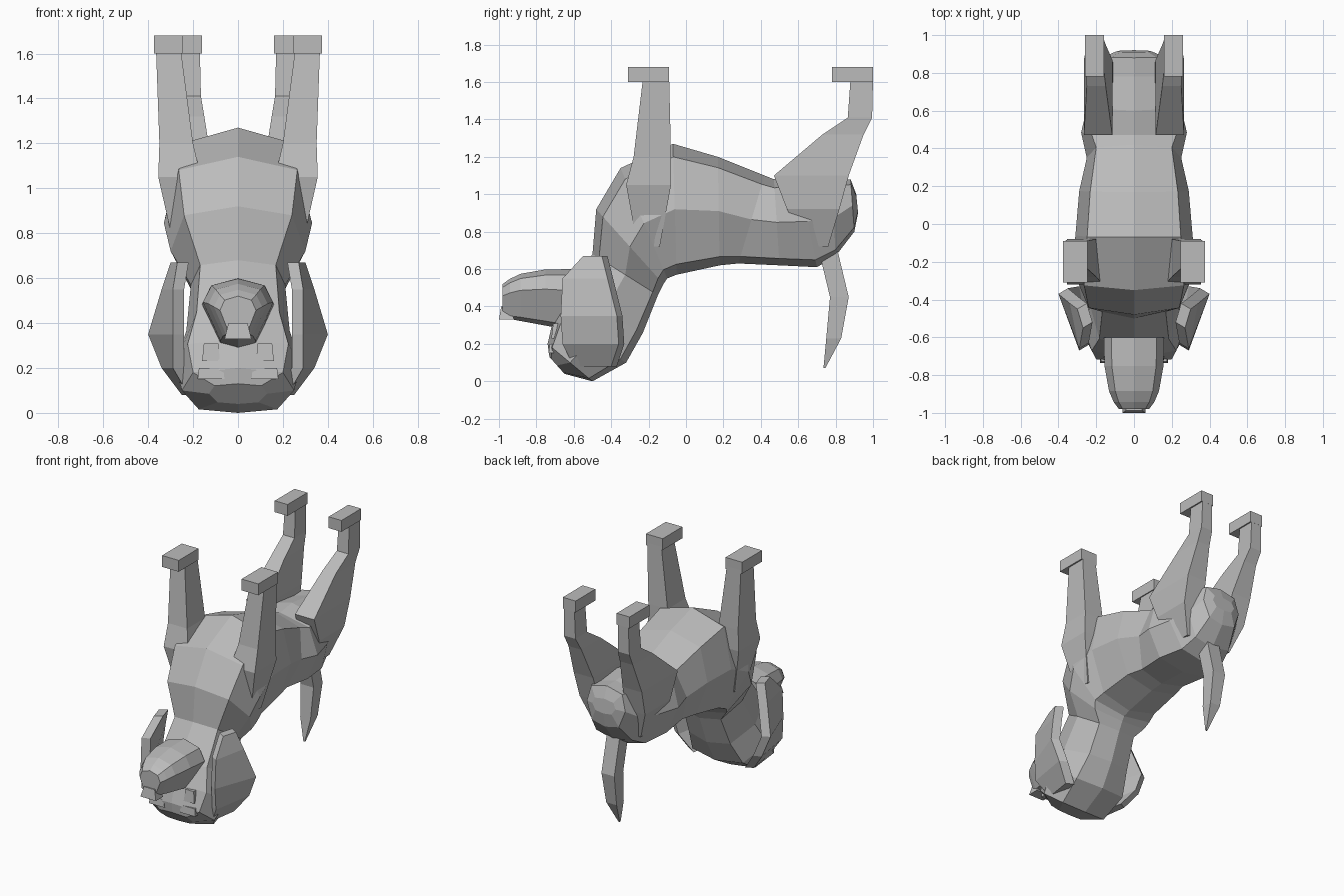
import bpy
import bmesh
from math import sqrt
from mathutils import Vector

default_cube = bpy.data.objects.get("Cube")
if default_cube:
    bpy.data.objects.remove(default_cube)


def make_material(name, shade):
    colour = (shade, shade, shade, 1)
    material = bpy.data.materials.new(name)
    material.use_nodes = True
    material.diffuse_color = colour
    shader = material.node_tree.nodes["Principled BSDF"]
    shader.inputs["Base Color"].default_value = colour
    return material


grey = make_material("plain grey", .5)


def loft(name, rings, mirrored=False):
    """Skin a list of equal point rings, close both ends, and mirror pairs."""
    bm = bmesh.new()
    loops = [[bm.verts.new(point) for point in ring] for ring in rings]
    for lower, upper in zip(loops, loops[1:]):
        for i in range(len(lower)):
            # The previous index wraps around to close the ring
            bm.faces.new((lower[i - 1], lower[i], upper[i], upper[i - 1]))
    bm.faces.new(loops[0])
    bm.faces.new(loops[-1])
    bmesh.ops.recalc_face_normals(bm, faces=bm.faces)
    mesh = bpy.data.meshes.new(name)
    bm.to_mesh(mesh)
    bm.free()
    mesh.materials.append(grey)
    part = bpy.data.objects.new(name, mesh)
    bpy.context.collection.objects.link(part)
    if mirrored:
        part.modifiers.new("Mirror", 'MIRROR')
    return part


def oval(back_y, back_z, belly_y, belly_z, half_width,
         back_share=.7, widest=.5, belly_share=.8):
    """Symmetric eight-sided ring from the back line to the belly line."""
    back = Vector((0, back_y, back_z))
    belly = Vector((0, belly_y, belly_z))
    shape = ((.08, back_share), (widest, 1), (.9, belly_share))
    left = [back.lerp(belly, level) + Vector((half_width * share, 0, 0))
            for level, share in shape]
    right = [Vector((-point.x, point.y, point.z)) for point in reversed(left)]
    return [back, *left, belly, *right]


def slab(z, x, y, width, depth):
    """Level rectangle around a centre point."""
    left, right = x + width / 2, x - width / 2
    front, rear = y - depth / 2, y + depth / 2
    return [(right, front, z), (left, front, z), (left, rear, z), (right, rear, z)]


def block(name, z, x, y, width, depth, height, taper=1, mirrored=False):
    """Box standing on height z, with its top scaled by the taper."""
    bottom = slab(z, x, y, width, depth)
    top = slab(z + height, x, y, width * taper, depth * taper)
    return loft(name, [bottom, top], mirrored)


# Rump, torso, neck and skull in one skin
body_line = [
    (.92, .9, .91, 1, .09),
    (.9, .8, .88, 1.08, .15),
    (.8, .67, .78, 1.08, .2),
    (.7, .61, .6, 1.1, .24),
    (.5, .62, .47, 1.08, .28),
    (.28, .63, .42, 1.1, .25),
    (.18, .62, .17, 1.2, .29),
    (-.05, .57, -.07, 1.27, .31),
    (-.1, .55, -.35, 1.14, .33),
    (-.12, .52, -.48, .92, .3),
    (-.15, .46, -.5, .68, .21),
    (-.23, .26, -.65, .47, .23),
    (-.32, .1, -.71, .33, .28),
    (-.5, 0, -.74, .2, .25),
    (-.65, .04, -.73, .13, .13),
]
loft("body", [oval(*station) for station in body_line])

# Muzzle, rounding off towards a blunt front
muzzle_rings = []
for t in (0, .4, .75, .9, 1):
    y = -.6 - .38 * t
    bridge, jaw = .27 + .07 * t, .6 - .08 * t ** 4
    half_width = .16 * sqrt(1 - .75 * t ** 3)
    muzzle_rings.append(oval(y, bridge, y, jaw, half_width,
                             back_share=.5, widest=.65, belly_share=.75))
loft("muzzle", muzzle_rings)
block("nose", z=.33, x=0, y=-.96, width=.12, depth=.08, height=.07, taper=.7)

# Legs, from inside the body outwards
front_leg = [
    (.72, .2, -.2, .16, .12),
    (1.05, .26, -.2, .19, .24),
    (1.2, .275, -.18, .15, .2),
    (1.62, .31, -.16, .11, .14),
]
hind_leg = [
    (.72, .13, .7, .1, .12),
    (.92, .18, .68, .15, .28),
    (1.1, .19, .67, .15, .4),
    (1.32, .2, .84, .1, .22),
    (1.41, .21, .93, .09, .13),
    (1.62, .21, .94, .08, .12),
]
loft("front_leg", [slab(*station) for station in front_leg], mirrored=True)
loft("hind_leg", [slab(*station) for station in hind_leg], mirrored=True)

# Feet
block("front_foot", z=1.6, x=.31, y=-.2, width=.13, depth=.22, height=.08,
      mirrored=True)
block("hind_foot", z=1.6, x=.21, y=.89, width=.1, depth=.22, height=.08,
      mirrored=True)

# Tail, curved and pointed
tail_line = [(.7, .76, .1), (.45, .82, .1), (.23, .79, .08), (.07, .74, .01)]
loft("tail", [slab(z, 0, y, size, size) for z, y, size in tail_line])

# Hanging ears: height, middle, half length and sideways reach
ear_line = [
    (.67, -.5, .05, .3),
    (.55, -.54, .12, .34),
    (.35, -.52, .15, .4),
    (.2, -.51, .15, .34),
    (.08, -.5, .1, .25),
]
thickness = Vector((-.05, .03, 0))
ear_rings = []
for z, middle, half_length, reach in ear_line:
    front = Vector((min(.29, reach - .03), middle - half_length, z))
    rear = Vector((reach, middle + half_length, z))
    ear_rings.append([front, rear, rear + thickness, front + thickness])
loft("ear", ear_rings, mirrored=True)

# Eyes and brows
block("eye", z=.23, x=.12, y=-.67, width=.08, depth=.1, height=.08, taper=.8,
      mirrored=True)
block("brow", z=.15, x=.12, y=-.67, width=.12, depth=.13, height=.05, taper=.9,
      mirrored=True)
